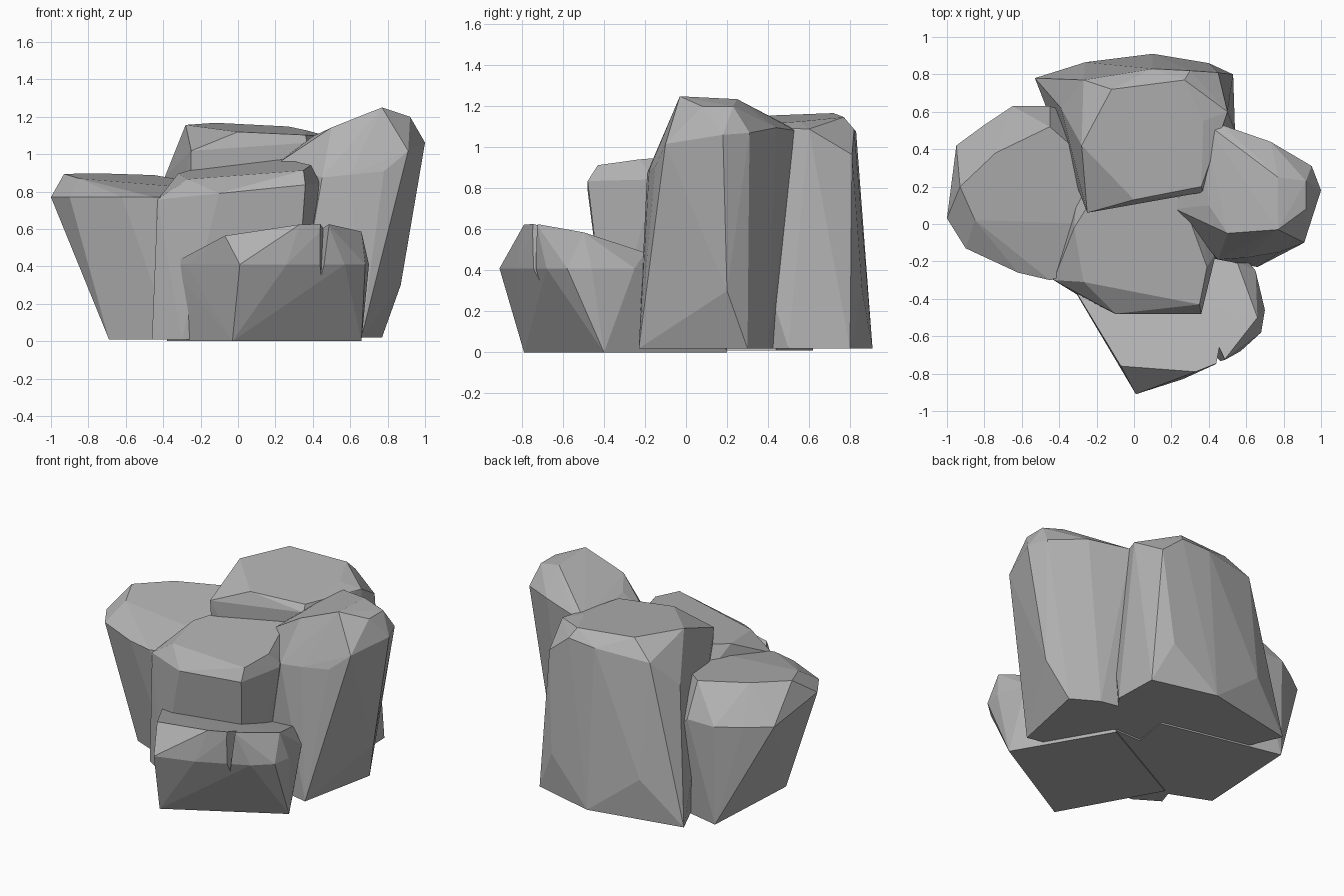
import bpy
import bmesh

default_cube = bpy.data.objects.get("Cube")
if default_cube:
    bpy.data.objects.remove(default_cube, do_unlink=True)

# One plain stone colour
stone = bpy.data.materials.new("stone grey")
stone.use_nodes = True
stone_colour = (0.45, 0.45, 0.45, 1)
stone.diffuse_color = stone_colour
stone.node_tree.nodes["Principled BSDF"].inputs["Base Color"].default_value = stone_colour


def layer(outline, height, tilt_x=0, tilt_y=0):
    """Plan outline lifted onto a tilted plane."""
    return [(x, y, height + tilt_x * x + tilt_y * y) for x, y in outline]


def make_rock(name, *layers):
    """Faceted boulder: convex hull wrapped around stacked outlines."""
    bm = bmesh.new()
    for ring in layers:
        for point in ring:
            bm.verts.new(point)
    hull = bmesh.ops.convex_hull(bm, input=bm.verts)
    inside = [v for v in hull["geom_interior"] if isinstance(v, bmesh.types.BMVert)]
    bmesh.ops.delete(bm, geom=inside, context="VERTS")
    bmesh.ops.dissolve_limit(bm, angle_limit=0.02, verts=bm.verts, edges=bm.edges)
    bmesh.ops.recalc_face_normals(bm, faces=bm.faces)
    mesh = bpy.data.meshes.new(name)
    bm.to_mesh(mesh)
    bm.free()
    mesh.materials.append(stone)
    rock = bpy.data.objects.new(name, mesh)
    bpy.context.collection.objects.link(rock)
    return rock


# Low boulder on the -x side, its foot running under the pile
make_rock(
    "right_boulder",
    layer([(-.69, -.08), (-.65, .62), (.16, .44), (.05, -.2), (-.35, -.22)], .01),
    layer([(-.82, -.08), (-.9, .05)], .4, -.15),
    layer([(-.95, .42), (-.8, .53), (-.65, .63), (-.45, .63)], .67),
    layer([(-1, .03), (-.32, -.26), (-.45, -.3), (-.62, -.26), (-.9, -.13)], .77),
    layer([(-.93, .2), (-.74, .38), (-.45, .52), (-.2, .3), (-.2, 0), (-.85, .02)], .8, -.08, .1),
)

# Broad upright boulder at the back
make_rock(
    "back_boulder",
    layer([(-.53, .78), (.1, .91), (.53, .8), (.54, .5), (.3, .2), (-.25, .15), (-.45, .6)], .02),
    layer([(-.26, .865), (.4, .86)], .3),
    layer([(-.39, .62), (.45, .81)], .92, .1),
    layer([(-.27, .77), (.1, .83), (.3, .82), (.5, .6), (.37, .17), (-.25, .06)], 1.03, .06, .05),
    layer([(-.12, .72), (.27, .77), (.37, .55), (.36, .2), (0, .13), (-.28, .42)], 1.11, -.06, .07),
)

# Tallest boulder on the +x side, leaning outwards
make_rock(
    "left_boulder",
    layer([(.66, -.23), (.77, .3), (.6, .4), (.35, .45), (.2, .2), (.3, -.15)], .02),
    layer([(.87, .2)], .3),
    layer([(.45, -.19), (.6, -.18), (.78, -.15)], .83, .1),
    layer([(1, .18), (.95, .31), (.22, .08), (.91, -.1)], .92, .12, .12),
    layer([(.73, .44), (.47, .53), (.37, .55)], 1.06, .05),
    layer([(.92, .08), (.92, .23)], 1.2),
    layer([(.77, -.03), (.77, .25), (.37, .5), (.4, .1), (.5, -.05)], .94, .4, -.05),
)

# Blocky boulder in the middle
make_rock(
    "middle_boulder",
    layer([(-.46, -.28), (-.3, -.38), (.3, -.38), (.3, .2), (-.3, .2)], .01),
    layer([(-.43, -.3), (-.1, -.48), (.36, -.48), (.44, -.15), (.35, .2), (-.3, .2)], .8, .1),
    layer([(-.32, -.02), (-.27, -.31), (.17, -.36), (.35, -.43), (.39, -.23), (.27, .1),
           (.2, .25), (-.15, .25)], .93, .1, .12),
)

# Short boulder at the front, reaching back under the middle one
front_boulder = make_rock(
    "front_boulder",
    layer([(-.03, -.79), (.66, -.4), (.31, .2), (-.38, -.16)], 0),
    layer([(.01, -.91), (.26, -.83), (.57, -.68), (.68, -.58), (.7, -.46), (.65, -.25),
           (-.28, -.42), (-.36, -.28)], .41),
    layer([(-.07, -.76), (.33, -.79), (.48, -.73), (.66, -.5), (.55, -.2), (-.25, -.35),
           (.3, .1), (-.2, -.1)], .36, .13, -.28),
)

# Narrow crack split into the front boulder's brow
crack = make_rock(
    "crack_cutter",
    layer([(.42, -.86), (.53, -.8), (.46, -.64)], .7),
    layer([(.44, -.73)], .27),
)
crack.hide_render = True
split = front_boulder.modifiers.new("crack", "BOOLEAN")
split.operation = "DIFFERENCE"
split.solver = "EXACT"
split.object = crack
bpy.context.view_layer.objects.active = front_boulder
bpy.ops.object.modifier_apply(modifier=split.name)
bpy.data.objects.remove(crack, do_unlink=True)
